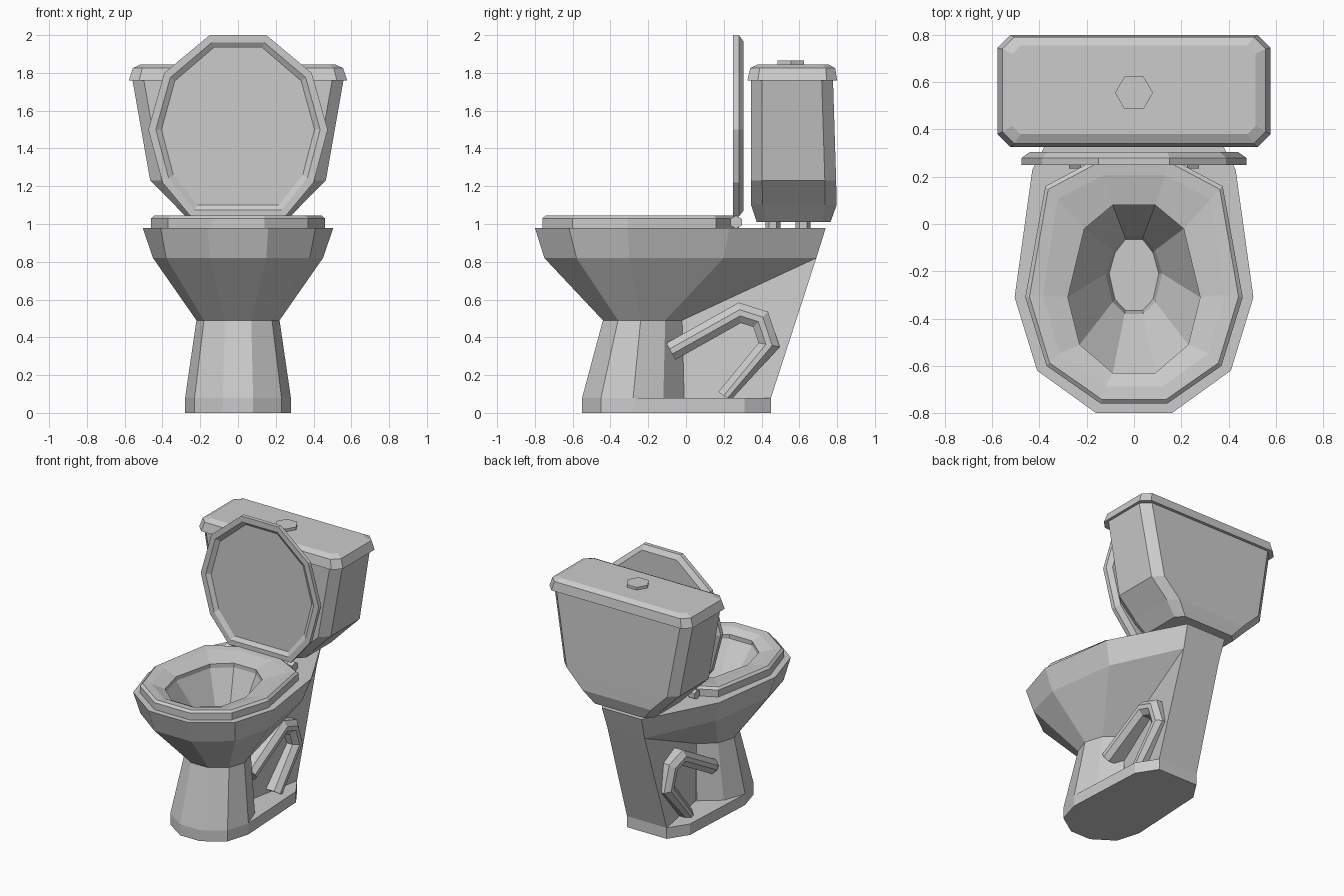
import bpy, bmesh, math
from mathutils import Vector

if "Cube" in bpy.data.objects:
    bpy.data.objects.remove(bpy.data.objects["Cube"])


def make(name, verts, faces):
    mesh = bpy.data.meshes.new(name)
    mesh.from_pydata(verts, [], faces)
    bm = bmesh.new()
    bm.from_mesh(mesh)
    bmesh.ops.recalc_face_normals(bm, faces=bm.faces)
    bm.to_mesh(mesh)
    bm.free()
    obj = bpy.data.objects.new(name, mesh)
    bpy.context.collection.objects.link(obj)
    return obj


def loft(name, rings, caps=True, closed=False):
    n = len(rings[0])
    verts = [p for r in rings for p in r]
    faces = []
    count = len(rings)
    for k in range(count if closed else count - 1):
        a, b = k * n, (k + 1) % count * n
        faces += [(a + i, a + (i + 1) % n, b + (i + 1) % n, b + i) for i in range(n)]
    if caps and not closed:
        faces += [tuple(range(n)), tuple(range((count - 1) * n, count * n))]
    return make(name, verts, faces)


def sym(half, z):
    """Mirrored outline from its +x half, listed front to back."""
    return [(x, y, z) for x, y in half] + [(-x, y, z) for x, y in reversed(half)]


def scaled(half, d, cy=-0.25):
    """Half outline pulled inwards by about d."""
    out = []
    for x, y in half:
        v = Vector((x, y - cy))
        v *= (v.length - d) / v.length
        out.append((v.x, v.y + cy))
    return out


def octagon(hx, y0, y1, c, z):
    return sym([(hx - c, y0), (hx, y0 + c), (hx, y1 - c), (hx - c, y1)], z)


def hexagon(name, r, h, loc, axis='Z', turn=0.0):
    rings = []
    for s in (-h / 2, h / 2):
        ring = []
        for i in range(6):
            a = turn + i * math.pi / 3
            u, v = r * math.cos(a), r * math.sin(a)
            p = (u, v, s) if axis == 'Z' else (s, u, v)
            ring.append(tuple(p[j] + loc[j] for j in range(3)))
        rings.append(ring)
    return loft(name, rings)


# Bowl: outer shell, deck and basin in one loft
rim = [(0.16, -0.80), (0.41, -0.62), (0.505, -0.31), (0.43, 0.23), (0.16, 0.74)]
under = [(0.15, -0.75), (0.38, -0.58), (0.45, -0.30), (0.38, 0.20), (0.15, 0.69)]
neck = [(0.07, -0.44), (0.18, -0.36), (0.22, -0.24), (0.18, -0.11), (0.07, -0.02)]
opening = [(0.09, -0.63), (0.23, -0.51), (0.28, -0.31), (0.21, -0.02), (0.09, 0.08)]
drain = [(0.04, -0.38), (0.09, -0.33), (0.12, -0.21), (0.09, -0.11), (0.04, -0.05)]
loft("bowl", [sym(neck, 0.49), sym(under, 0.82), sym(rim, 0.98), sym(opening, 0.98),
              sym(drain, 0.65), sym(scaled(drain, 0.015, -0.21), 0.58)])

# Front column, base plate and rear web of the pedestal
foot = [(0.08, -0.55), (0.23, -0.45), (0.28, -0.28), (0.22, -0.12), (0.08, -0.01)]
loft("column", [sym(foot, 0.08), sym(neck, 0.49)])
base = foot[:3] + [(0.25, 0.31), (0.16, 0.45)]
loft("base", [sym(base, 0.0), sym(base, 0.08)])
profile = [(0.07, -0.03, 0.08), (0.16, 0.45, 0.08), (0.15, 0.69, 0.82), (0.07, -0.03, 0.49)]
loft("rear_web", [profile, [(-x, y, z) for x, y, z in profile]])

# Raised trapway on each side of the web
path = [Vector(p) for p in ((-0.08, 0.325), (0.285, 0.53), (0.395, 0.495), (0.44, 0.36), (0.21, 0.08))]
for side, label in ((1, "right"), (-1, "left")):
    rings = []
    for i, p in enumerate(path):
        d0 = (p - path[max(i - 1, 0)]).normalized()
        d1 = (path[min(i + 1, len(path) - 1)] - p).normalized()
        t = (d0 + d1).normalized()
        n = Vector((-t.y, t.x))
        w = 0.05 / max(n.dot(Vector((-d1.y, d1.x))) if d1.length else 1, 0.6)
        ring = []
        for x, k in ((0.05, 1), (0.17, 1), (0.20, 0.3), (0.20, -0.3), (0.17, -1), (0.05, -1)):
            q = p + n * w * k
            ring.append((side * x, q.x, max(q.y, 0.08)))
        rings.append(ring)
    loft("trapway_" + label, rings)

# Seat ring
seat = [(0.14, -0.76), (0.37, -0.60), (0.46, -0.31), (0.375, 0.16), (0.15, 0.28)]
loft("seat", [sym(seat, 0.98), sym(seat, 1.03), sym(scaled(seat, 0.018), 1.045),
              sym(scaled(seat, 0.075), 1.04), sym(opening, 1.01), sym(opening, 0.975)], closed=True)

# Raised lid with recessed inner face
lid = [(0.15, 2.0), (0.39, 1.80), (0.475, 1.50), (0.40, 1.22), (0.25, 1.04)]


def lid_ring(d, y):
    return [(x, y, z) for x, z, _ in sym(scaled(lid, d, 1.5), 0)]


loft("lid", [lid_ring(0.07, 0.27), lid_ring(0.04, 0.25), lid_ring(0, 0.25),
             lid_ring(0, 0.28), lid_ring(0.035, 0.305)])

# Seat hinges
for s, label in ((1, "right"), (-1, "left")):
    hexagon("hinge_" + label, 0.035, 0.05, (s * 0.25, 0.265, 1.01), 'X', math.pi / 6)

# Tank, its cover and the flush button
loft("tank", [octagon(0.25, 0.375, 0.765, 0.05, 1.01), octagon(0.335, 0.345, 0.797, 0.06, 1.10),
              octagon(0.465, 0.343, 0.795, 0.06, 1.23), octagon(0.56, 0.343, 0.778, 0.06, 1.77)])
loft("tank_cover", [octagon(0.578, 0.325, 0.80, 0.055, 1.76), octagon(0.557, 0.34, 0.79, 0.05, 1.825),
                    octagon(0.515, 0.38, 0.755, 0.035, 1.845)])
hexagon("flush_button", 0.08, 0.03, (0, 0.555, 1.85))

# Spacers between bowl deck and tank
for s, label in ((1, "right"), (-1, "left")):
    for y, row in ((0.46, "front"), (0.62, "back")):
        hexagon("tank_bolt_%s_%s" % (row, label), 0.04, 0.05, (s * 0.12, y, 0.995), 'Z', math.pi / 6)
